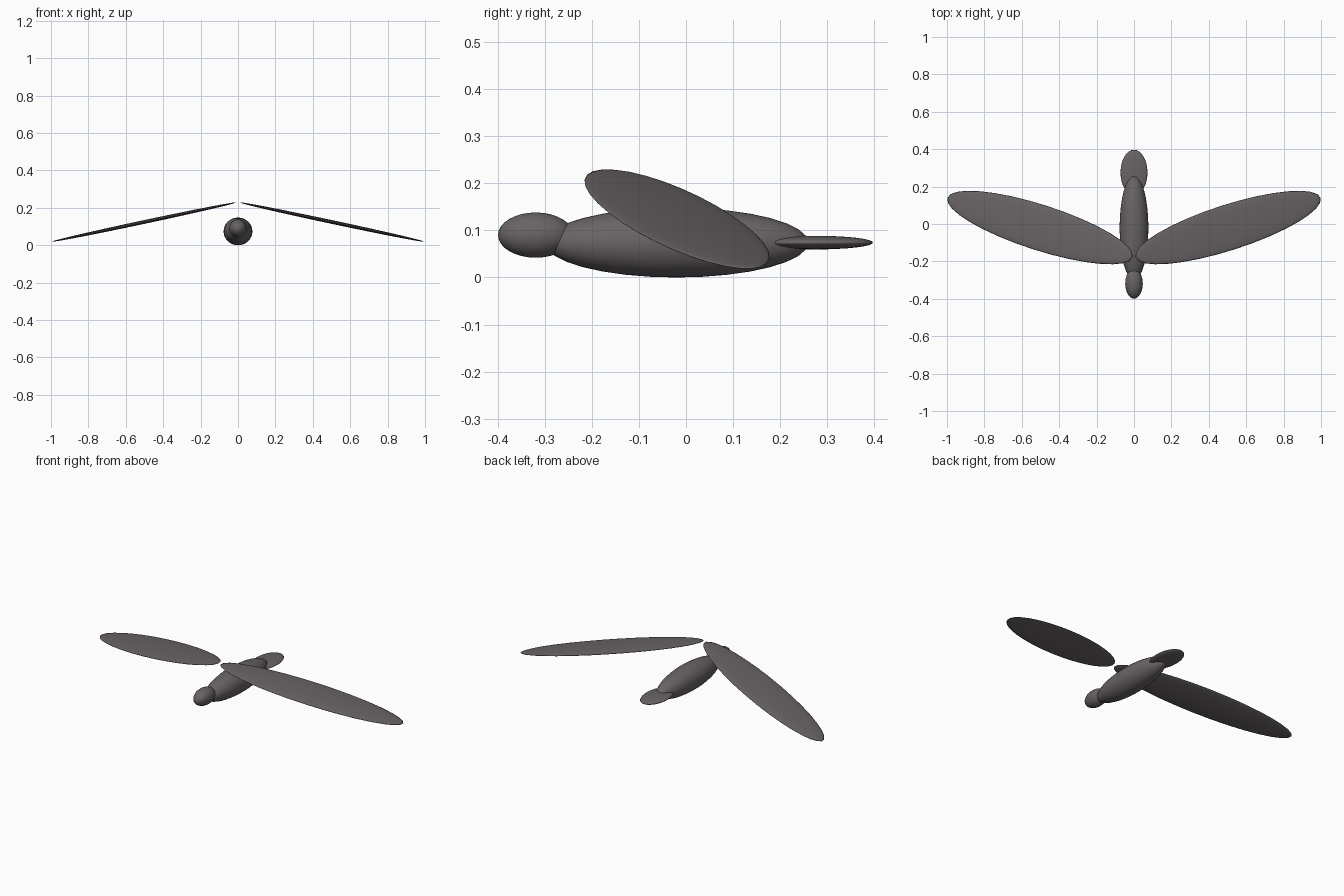
import bpy
from math import radians
from mathutils import Matrix, Vector

if "Cube" in bpy.data.objects:
    bpy.data.objects.remove(bpy.data.objects["Cube"])

grey = bpy.data.materials.new("dark_grey")
grey.diffuse_color = (0.14, 0.125, 0.13, 1)
grey.use_nodes = True
grey.node_tree.nodes["Principled BSDF"].inputs["Base Color"].default_value = grey.diffuse_color


def ellipsoid(name, centre, radii, rotation=None):
    """Smooth UV sphere stretched to the given radii, then turned and placed."""
    bpy.ops.mesh.primitive_uv_sphere_add(segments=32, ring_count=16, radius=1)
    ob = bpy.context.object
    ob.name = name
    turn = rotation or Matrix.Identity(4)
    ob.data.transform(turn @ Matrix.Diagonal((*radii, 1)))
    ob.location = Vector(centre)
    ob.data.materials.append(grey)
    bpy.ops.object.shade_smooth()
    return ob


# Body, head and flat tail fan
ellipsoid("body", (0, -0.02, 0.074), (0.077, 0.28, 0.074))
ellipsoid("head", (0, -0.319, 0.09), (0.047, 0.08, 0.048))
ellipsoid("tail", (0, 0.275, 0.074), (0.072, 0.122, 0.0145))

# Wings: thin blades swept back in plan, then drooping towards the tips
for side, name in ((1, "right_wing"), (-1, "left_wing")):
    turn = (Matrix.Rotation(side * radians(12), 4, 'Y')
            @ Matrix.Rotation(side * radians(17.4), 4, 'Z'))
    ellipsoid(name, (side * 0.503, -0.019, 0.124), (0.53, 0.122, 0.01), turn)
